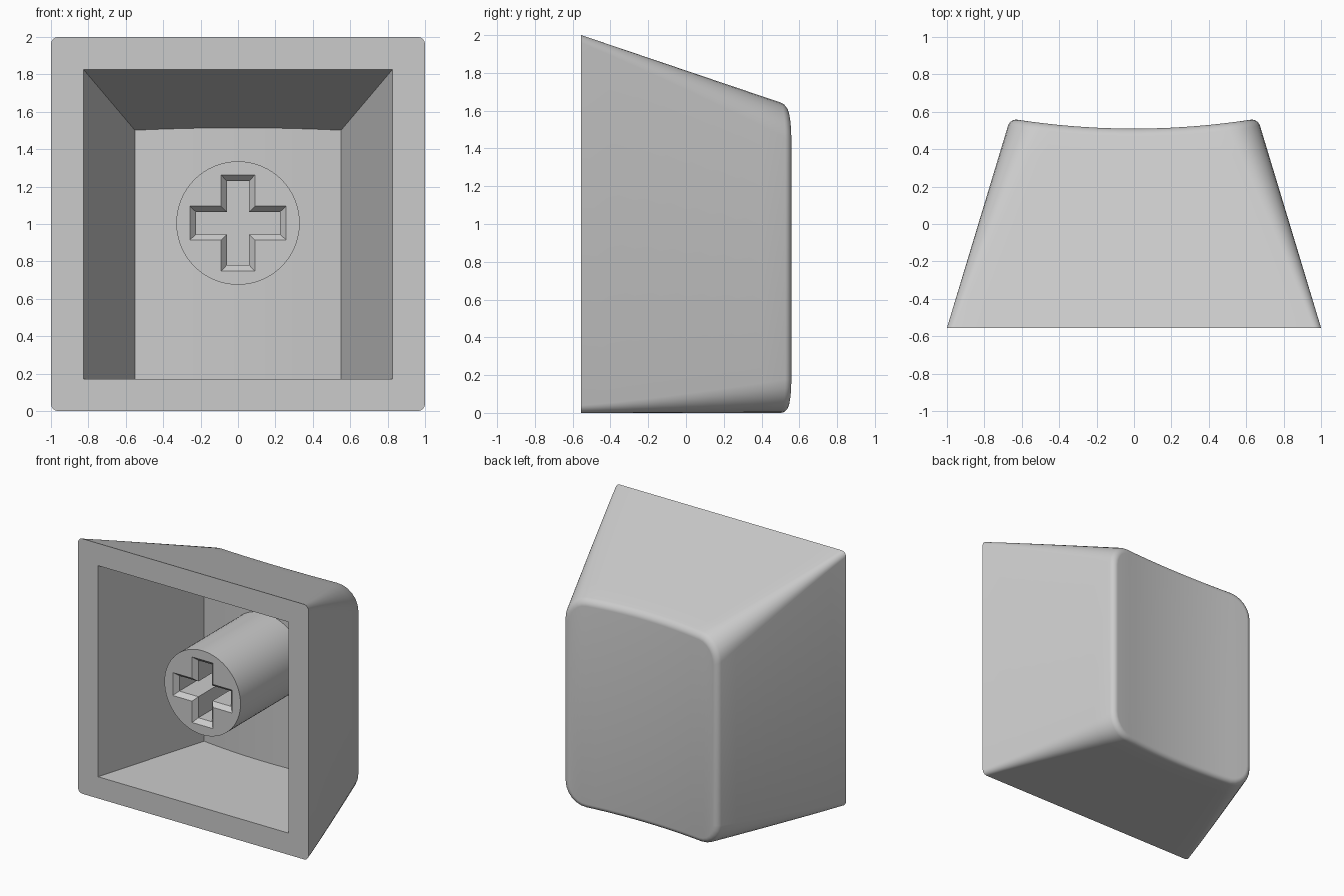
import bpy, bmesh, math

if "Cube" in bpy.data.objects:
    bpy.data.objects.remove(bpy.data.objects["Cube"])

FRONT = -0.555          # plane of the open rim
ARC, SPAN = 7, 12       # points per corner arc, points along a long edge
EDGE_R = 0.04           # rounding around the dished face

grey = bpy.data.materials.new("light_grey_plastic")
grey.diffuse_color = (0.6, 0.6, 0.6, 1)
grey.use_nodes = True
grey.node_tree.nodes["Principled BSDF"].inputs["Base Color"].default_value = grey.diffuse_color


def finish(name, bm):
    bmesh.ops.remove_doubles(bm, verts=bm.verts, dist=1e-5)
    bmesh.ops.recalc_face_normals(bm, faces=bm.faces)
    mesh = bpy.data.meshes.new(name)
    bm.to_mesh(mesh)
    bm.free()
    mesh.materials.append(grey)
    ob = bpy.data.objects.new(name, mesh)
    bpy.context.collection.objects.link(ob)
    bpy.ops.object.select_all(action='DESELECT')
    ob.select_set(True)
    bpy.context.view_layer.objects.active = ob
    bpy.ops.object.shade_smooth_by_angle(angle=math.radians(30))
    return ob


def outer(y):
    # half width, bottom, top and corner radius of the outside at depth y
    d = y - FRONT
    return 1 - 0.302 * d, 0.0, 2 - 0.338 * d, 0.04 + 0.14 * (d / 1.1) ** 1.2


def inner(y):
    # same for the sharp-cornered cavity
    d = y - FRONT
    return 0.825 - 0.297 * d, 0.17, 1.825 - 0.351 * d, 0.0


def dish(x):
    return 0.05 * (x / 0.64) ** 2


def half_point(section, y, i, inset):
    # point i along the upper half of a rounded rectangle: x, bottom z, top z
    hx, z0, z1, r = section(y)
    hx, z0, z1, r = hx - inset, z0 + inset, z1 - inset, max(r - inset, 0)
    if i < ARC:
        a = math.pi - math.pi / 2 * i / (ARC - 1)
        x = -hx + r + r * math.cos(a)
    elif i < ARC + SPAN:
        a = math.pi / 2
        x = (hx - r) * (2 * (i - ARC + 1) / (SPAN + 1) - 1)
    else:
        a = math.pi / 2 * (1 - (i - ARC - SPAN) / (ARC - 1))
        x = hx - r + r * math.cos(a)
    drop = r * (1 - math.sin(a))
    return x, z0 + drop, z1 - drop


def ring(bm, section, depth, inset=0.0):
    # loop of vertices whose depth follows the function depth(x)
    top, bottom = [], []
    for i in range(2 * ARC + SPAN):
        y = depth(0.5)
        for _ in range(4):
            x, zb, zt = half_point(section, y, i, inset)
            y = depth(x)
        top.append(bm.verts.new((x, y, zt)))
        bottom.append(bm.verts.new((x, y, zb)))
    return top + bottom[::-1]


def bridge(bm, a, b):
    n = len(a)
    for i in range(n):
        j = (i + 1) % n
        bm.faces.new((a[i], a[j], b[j], b[i]))


def cap(bm, loop):
    n = len(loop)
    for i in range(n // 2 - 1):
        bm.faces.new((loop[i], loop[i + 1], loop[n - 2 - i], loop[n - 1 - i]))


# Hollow key shell: cavity, rim, tapered walls, rounded edge, dished face
bm = bmesh.new()
loops = [ring(bm, inner, lambda x: 0.33 + dish(x)),
         ring(bm, inner, lambda x: FRONT)]
for k in range(9):
    loops.append(ring(bm, outer, lambda x, t=k / 8:
                      FRONT + t * (0.51 + dish(x) - EDGE_R - FRONT)))
for k in range(1, 7):
    a = math.pi / 2 * k / 6
    loops.append(ring(bm, outer, lambda x, s=math.sin(a):
                      0.51 + dish(x) - EDGE_R * (1 - s),
                      EDGE_R * (1 - math.cos(a))))
for a, b in zip(loops, loops[1:]):
    bridge(bm, a, b)
cap(bm, loops[0])
cap(bm, loops[-1])
bmesh.ops.remove_doubles(bm, verts=bm.verts, dist=1e-5)
bmesh.ops.dissolve_degenerate(bm, dist=1e-5, edges=bm.edges)
finish("key_shell", bm)

# Round stem with a chamfered cross-shaped socket
ZC, R, STEM_FRONT = 1.005, 0.33, -0.44


def cross(bm, y, w, l):
    quarter = [(l, -w), (l, w), (w, w)]
    pts = []
    for q in range(4):
        c, s = ((1, 0), (0, 1), (-1, 0), (0, -1))[q]
        pts += [(x * c - z * s, x * s + z * c) for x, z in quarter]
    return [bm.verts.new((x, y, ZC + z)) for x, z in pts]


def circle(bm, y, n=64):
    return [bm.verts.new((R * math.cos(2 * math.pi * i / n), y,
                          ZC + R * math.sin(2 * math.pi * i / n))) for i in range(n)]


bm = bmesh.new()
rim, base = circle(bm, STEM_FRONT), circle(bm, 0.42)
mouth = cross(bm, STEM_FRONT, 0.09, 0.257)
throat = cross(bm, STEM_FRONT + 0.035, 0.06, 0.225)
floor = cross(bm, 0.0, 0.06, 0.225)
bridge(bm, rim, base)
bridge(bm, mouth, throat)
bridge(bm, throat, floor)
bm.faces.new(floor)
bm.faces.new(base)
front_edges = [bm.edges.get((l[i], l[i - 1])) for l in (rim, mouth) for i in range(len(l))]
bmesh.ops.triangle_fill(bm, edges=front_edges, use_beauty=True, normal=(0, -1, 0))
finish("stem", bm)
